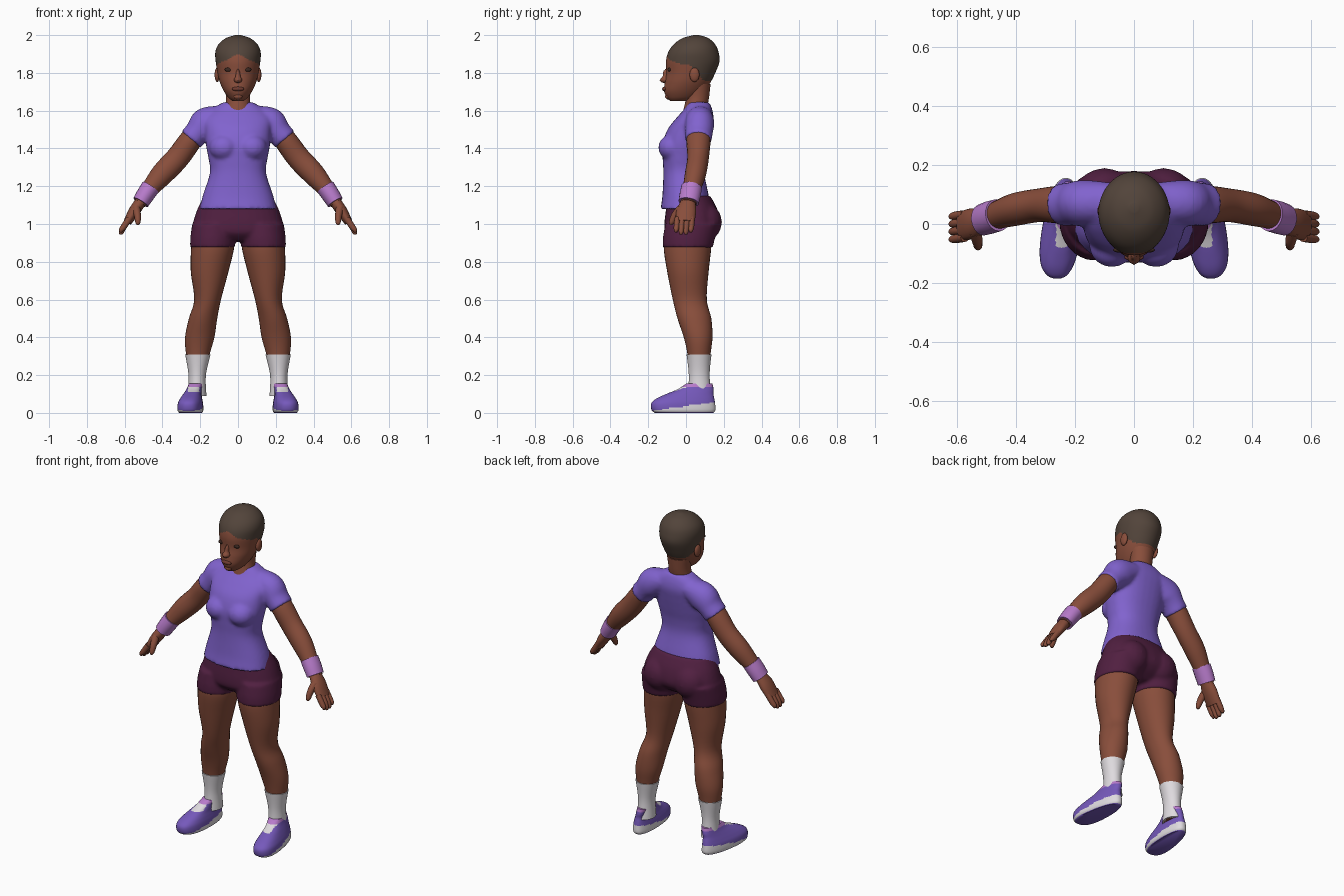
import bpy, bmesh, math
from mathutils import Vector, Matrix

cube = bpy.data.objects.get("Cube")
if cube:
    bpy.data.objects.remove(cube, do_unlink=True)


def material(name, *rgb):
    m = bpy.data.materials.new(name)
    m.use_nodes = True
    colour = (*rgb, 1)
    m.diffuse_color = colour
    bsdf = m.node_tree.nodes["Principled BSDF"]
    bsdf.inputs["Base Color"].default_value = colour
    bsdf.inputs["Roughness"].default_value = 0.8
    return m


skin = material("brown skin", .25, .076, .044)
lip = material("dark lips", .16, .045, .03)
dark = material("dark eyes", .045, .022, .016)
hair = material("hair brown", .085, .058, .043)
violet = material("shirt violet", .22, .125, .62)
plum = material("shorts plum", .082, .014, .052)
white = material("sock white", .74, .71, .74)
pink = material("band lilac", .48, .2, .6)
shoe_violet = material("shoe violet", .18, .1, .5)


def spline(rows, steps):
    """Smooth in-between rows through the given ones."""
    out = []
    for i in range(len(rows) - 1):
        a, b, c, d = (rows[max(0, min(len(rows) - 1, i + k))] for k in (-1, 0, 1, 2))
        for s in range(steps):
            t = s / steps
            out.append([q + .5 * t * (r - p + t * (2 * p - 5 * q + 4 * r - s_ + t * (3 * (q - r) + s_ - p)))
                        for p, q, r, s_ in zip(a, b, c, d)])
    return out + [list(rows[-1])]


def skin_rings(bm, rings, segs, power):
    """Loft rings of (centre, side axis, depth axis) and cap both ends."""
    def squash(v):
        return math.copysign(abs(v) ** (2 / power), v)
    loops = []
    for c, u, v in rings:
        loops.append([bm.verts.new(c + u * squash(math.cos(math.tau * k / segs))
                                   + v * squash(math.sin(math.tau * k / segs))) for k in range(segs)])
    for a, b in zip(loops, loops[1:]):
        for k in range(segs):
            n = (k + 1) % segs
            bm.faces.new((a[k], a[n], b[n], b[k]))
    bm.faces.new(loops[0][::-1])
    bm.faces.new(loops[-1])


def stack(bm, rows, grow=0, power=2, steps=5, segs=32):
    """Level rings from rows of (z, x min, x max, y min, y max)."""
    rings = []
    for z, x0, x1, y0, y1 in spline(rows, steps):
        rings.append((Vector(((x0 + x1) / 2, (y0 + y1) / 2, z)),
                      Vector(((x1 - x0) / 2 + grow, 0, 0)), Vector((0, (y1 - y0) / 2 + grow, 0))))
    skin_rings(bm, rings, segs, power)


def even(rows):
    """Rows of (z, half width, y min, y max) made symmetric."""
    return [(z, -w, w, a, b) for z, w, a, b in rows]


def tube(bm, rows, grow=0, steps=5, segs=20):
    """Limb from rows of (x, y, z, radius across, radius in depth)."""
    pts = spline(rows, steps)
    rings = []
    for i, (x, y, z, ra, rb) in enumerate(pts):
        t = (Vector(pts[min(i + 1, len(pts) - 1)][:3]) - Vector(pts[max(i - 1, 0)][:3])).normalized()
        v = Vector((0, 1, 0))
        v = (v - t * v.dot(t)).normalized()
        rings.append((Vector((x, y, z)), v.cross(t) * (ra + grow), v * (rb + grow)))
    skin_rings(bm, rings, segs, 2)


def blob(bm, centre, size):
    bmesh.ops.create_uvsphere(bm, u_segments=20, v_segments=12, radius=1,
                              matrix=Matrix.Translation(centre) @ Matrix.Diagonal((*size, 1)))


def finish(bm, name, mats, mirror=True, melt=0, rule=None):
    bmesh.ops.recalc_face_normals(bm, faces=bm.faces)
    if rule:
        for f in bm.faces:
            f.material_index = rule(f.calc_center_median())
    me = bpy.data.meshes.new(name)
    bm.to_mesh(me)
    bm.free()
    me.shade_smooth()
    me.set_sharp_from_angle(angle=math.radians(50))
    for m in mats:
        me.materials.append(m)
    ob = bpy.data.objects.new(name, me)
    bpy.context.collection.objects.link(ob)
    if mirror:
        ob.modifiers.new("Mirror", 'MIRROR').use_mirror_merge = False
    if melt:
        r = ob.modifiers.new("Blend", 'REMESH')
        r.mode, r.voxel_size, r.use_smooth_shade = 'VOXEL', .01, True
        s = ob.modifiers.new("Soften", 'SMOOTH')
        s.factor, s.iterations = .5, melt


# Head with short hair
def hairline(c):
    limit = 1.9 - .5 * abs(c.x)
    if c.y > .02:
        limit = max(1.755, limit - (c.y - .02) * 1.4)
    return int(c.z > limit)


bm = bmesh.new()
stack(bm, even([(1.652, .03, -.085, .02), (1.67, .052, -.102, .06), (1.705, .076, -.116, .1),
                (1.75, .096, -.112, .13), (1.8, .108, -.104, .155), (1.86, .118, -.106, .177),
                (1.91, .12, -.094, .172), (1.95, .104, -.066, .155), (1.983, .066, -.02, .12),
                (2, .015, .04, .07)]), steps=8, segs=64)
finish(bm, "head", [skin, hair], False, rule=hairline)

# Face and neck
bm = bmesh.new()
blob(bm, (0, -.113, 1.762), (.024, .028, .017))
blob(bm, (0, -.104, 1.788), (.013, .022, .036))
blob(bm, (0, -.098, 1.675), (.03, .014, .017))
finish(bm, "nose_and_chin", [skin], False, melt=2)

bm = bmesh.new()
blob(bm, (0, -.113, 1.715), (.033, .013, .012))
finish(bm, "lips", [lip], False)

bm = bmesh.new()
blob(bm, (.05, -.088, 1.817), (.021, .009, .011))
finish(bm, "eyes", [dark])

bm = bmesh.new()
blob(bm, (.11, .045, 1.79), (.014, .026, .038))
finish(bm, "ears", [skin])

bm = bmesh.new()
stack(bm, even([(1.57, .085, -.02, .12), (1.61, .07, -.012, .112),
                (1.67, .063, 0, .122), (1.74, .07, 0, .13)]))
finish(bm, "neck", [skin], False)

# Shirt: torso, bust and sleeves melted together
bm = bmesh.new()
stack(bm, even([(1.08, .203, -.135, .125), (1.15, .187, -.125, .12), (1.27, .149, -.12, .097),
                (1.35, .157, -.124, .102), (1.42, .17, -.125, .118), (1.5, .176, -.098, .136),
                (1.56, .18, -.052, .146), (1.61, .135, -.008, .138), (1.645, .078, .012, .122)]), power=2.3)
blob(bm, (.075, -.072, 1.405), (.078, .075, .07))
tube(bm, [(.07, .075, 1.575, .055, .065), (.165, .072, 1.535, .085, .078),
          (.215, .068, 1.485, .068, .074), (.25, .065, 1.445, .068, .072)])
finish(bm, "shirt", [violet], melt=5)

# Shorts: hips, seat and leg tops melted together
bm = bmesh.new()
stack(bm, even([(1.15, .178, -.1, .128), (1.08, .215, -.106, .165), (1, .24, -.115, .18),
                (.95, .245, -.11, .15), (.91, .19, -.07, .09)]), power=2.2)
stack(bm, [(1, .01, .243, -.11, .175), (.93, .012, .252, -.122, .155), (.875, .017, .254, -.124, .142)])
blob(bm, (.1, .1, 1.01), (.1, .09, .1))
finish(bm, "shorts", [plum], melt=4)

# Legs and socks share one profile
leg = [(.95, .03, .24, -.1, .13), (.88, .02, .248, -.118, .134), (.75, .05, .25, -.1, .12),
       (.6, .09, .232, -.07, .11), (.5, .11, .26, -.045, .134), (.4, .125, .28, -.012, .14),
       (.31, .15, .275, .008, .13), (.2, .175, .257, .02, .12), (.09, .172, .262, .015, .13)]
bm = bmesh.new()
stack(bm, leg)
finish(bm, "legs", [skin])
bm = bmesh.new()
stack(bm, leg[-3:], grow=.005)
finish(bm, "socks", [white])


# Shoes, tapered to the heel and turned out a little
def shoe_colour(c):
    if c.z > .137:
        return 2
    if c.y < .02 and c.z > .108 and abs(c.x - .235) < .03:
        return 1
    return int(.004 < c.z < .036 + .14 * c.y)


bm = bmesh.new()
stack(bm, [(0, .188, .305, -.165, .145), (.015, .18, .313, -.182, .156), (.05, .182, .311, -.184, .154),
           (.075, .187, .302, -.158, .15), (.1, .192, .29, -.105, .145), (.125, .19, .278, -.045, .146),
           (.155, .182, .268, .002, .14)], power=2.4, segs=48)
for v in bm.verts:
    heel = max(-.15, min(.15, v.co.y))
    v.co.x = .247 + (v.co.x - .247) * (.95 - heel) - heel * .1
finish(bm, "shoes", [shoe_violet, white, pink], rule=shoe_colour)

# Arms and wristbands
bm = bmesh.new()
tube(bm, [(.19, .07, 1.515, .05, .055), (.25, .066, 1.445, .06, .064), (.32, .064, 1.35, .062, .057),
          (.4, .05, 1.265, .06, .056), (.475, .027, 1.175, .044, .046), (.52, .013, 1.11, .034, .042)])
finish(bm, "arms", [skin])
bm = bmesh.new()
tube(bm, [(.463, .03, 1.195, .05, .055), (.49, .022, 1.155, .048, .056), (.515, .014, 1.115, .045, .054)])
finish(bm, "wristbands", [pink])

# Hands: palm, four fingers and thumb
bm = bmesh.new()
tube(bm, [(.51, .015, 1.125, .03, .036), (.548, .002, 1.07, .03, .052), (.585, -.006, 1.01, .022, .05)])
for i in range(4):
    y = .032 - .026 * i
    reach = .012 * abs(i - 1.5)
    tube(bm, [(.575, y, 1.03, .017, .015), (.605, y - .004, .985, .016, .015),
              (.618, y - .006, .95 + reach, .013, .012), (.62, y - .006, .938 + reach, .006, .006)], segs=12)
tube(bm, [(.54, -.025, 1.085, .022, .022), (.532, -.058, 1.045, .018, .02),
          (.53, -.076, 1.01, .014, .014), (.53, -.08, .995, .006, .006)], segs=12)
finish(bm, "hands", [skin])
